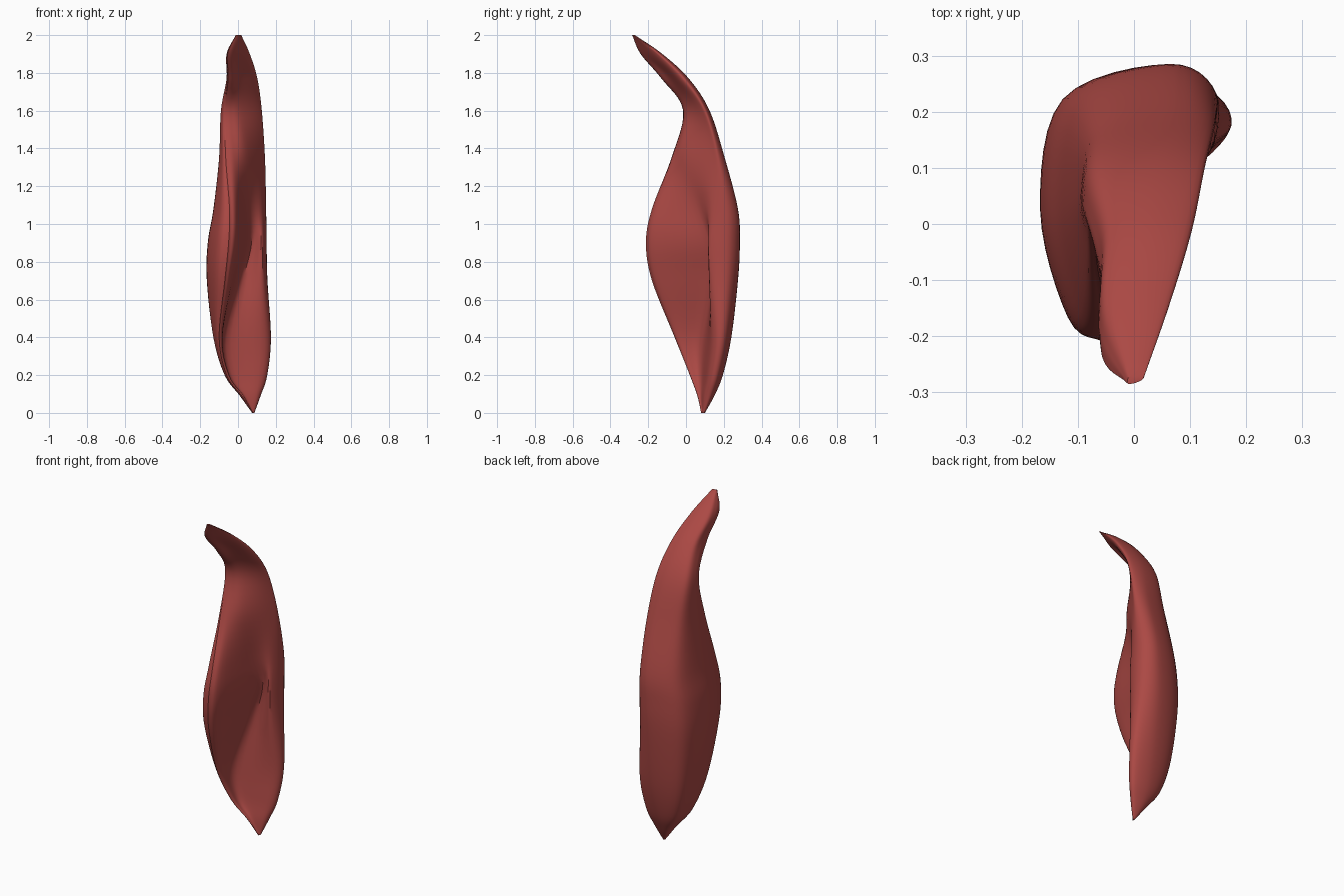
import bpy
import bmesh
import math
from mathutils import Vector

cube = bpy.data.objects.get("Cube")
if cube:
    bpy.data.objects.remove(cube, do_unlink=True)

# Cross-sections up the petal: height, then x and y of the
# left rim, left bulge, back ridge, right rim and inner valley
SECTIONS = [
    (0, .08, .08, .075, .09, .08, .1, .085, .09, .08, .085),
    (.09, .02, .06, .01, .09, .06, .15, .105, .1, .04, .08),
    (.2, -.06, .02, -.07, .08, .05, .195, .128, .12, -.03, .08),
    (.4, -.1, -.06, -.13, .06, .05, .24, .142, .14, -.06, .085),
    (.7, -.07, -.18, -.165, .03, .05, .275, .13, .125, .01, .125),
    (.9, -.05, -.212, -.16, .02, .06, .285, .13, .12, .06, .12),
    (1.08, -.045, -.18, -.13, .03, .07, .275, .13, .135, .055, .06),
    (1.35, -.065, -.077, -.1, .05, .07, .205, .125, .13, .045, -.01),
    (1.6, -.07, -.015, -.09, .04, .04, .125, .105, .075, .01, .005),
    (1.77, -.052, -.13, -.06, -.06, .03, .015, .085, -.04, .01, -.085),
    (1.9, -.055, -.24, -.06, -.19, .01, -.125, .05, -.165, .0, -.21),
    (2, -.01, -.285, -.012, -.282, .003, -.27, .014, -.278, .003, -.283),
]


def smooth_path(points, steps):
    """Resample a point list with a smooth curve through every point."""
    pts = [Vector(p) for p in points]
    pts = [2 * pts[0] - pts[1]] + pts + [2 * pts[-1] - pts[-2]]
    result = []
    for a, b, c, d in zip(pts, pts[1:], pts[2:], pts[3:]):
        for i in range(steps):
            t = i / steps
            result.append(.5 * (2 * b + (c - a) * t
                                + (2 * a - 5 * b + 4 * c - d) * t ** 2
                                + (3 * b - a - 3 * c + d) * t ** 3))
    return result + [pts[-2]]


def blend(a, b, tx, ty):
    """Point between a and b with its own share along x and y."""
    return Vector((a.x + (b.x - a.x) * tx, a.y + (b.y - a.y) * ty))


def section_ring(values):
    """Closed loop: folded left rim, rounded back and right side, hollow front."""
    z = values[0]
    left, bulge, back, right, valley = [
        Vector((values[i], values[i + 1])) for i in range(1, len(values), 2)]
    cheek = blend(left, bulge, .55, .17)
    shoulder = blend(bulge, back, .18, .77)
    side = blend(right, back, -.25, .67)
    fold = blend(left, valley, .4, .15)
    loop = smooth_path([left, cheek, bulge, shoulder, back,
                        side, right, valley, fold, left], 6)
    return [(p.x, p.y, z) for p in loop[:-1]]


# Loft the petal through the smoothed sections
bm = bmesh.new()
rings = [[bm.verts.new(p) for p in section_ring(tuple(row))]
         for row in smooth_path(SECTIONS, 6)]
for low, high in zip(rings, rings[1:]):
    for i in range(len(low)):
        j = (i + 1) % len(low)
        bm.faces.new((low[i], low[j], high[j], high[i]))
bm.faces.new(rings[0])
bm.faces.new(rings[-1])
bmesh.ops.recalc_face_normals(bm, faces=bm.faces[:])

mesh = bpy.data.meshes.new("petal")
bm.to_mesh(mesh)
bm.free()
petal = bpy.data.objects.new("petal", mesh)
bpy.context.collection.objects.link(petal)

# One flat red over the whole petal
red = bpy.data.materials.new("dusty red")
red.use_nodes = True
colour = (.41, .066, .058, 1)
red.diffuse_color = colour
red.node_tree.nodes["Principled BSDF"].inputs["Base Color"].default_value = colour
mesh.materials.append(red)

# Smooth skin with a crisp rim
bpy.ops.object.select_all(action="DESELECT")
petal.select_set(True)
bpy.context.view_layer.objects.active = petal
bpy.ops.object.shade_smooth_by_angle(angle=math.radians(40))
